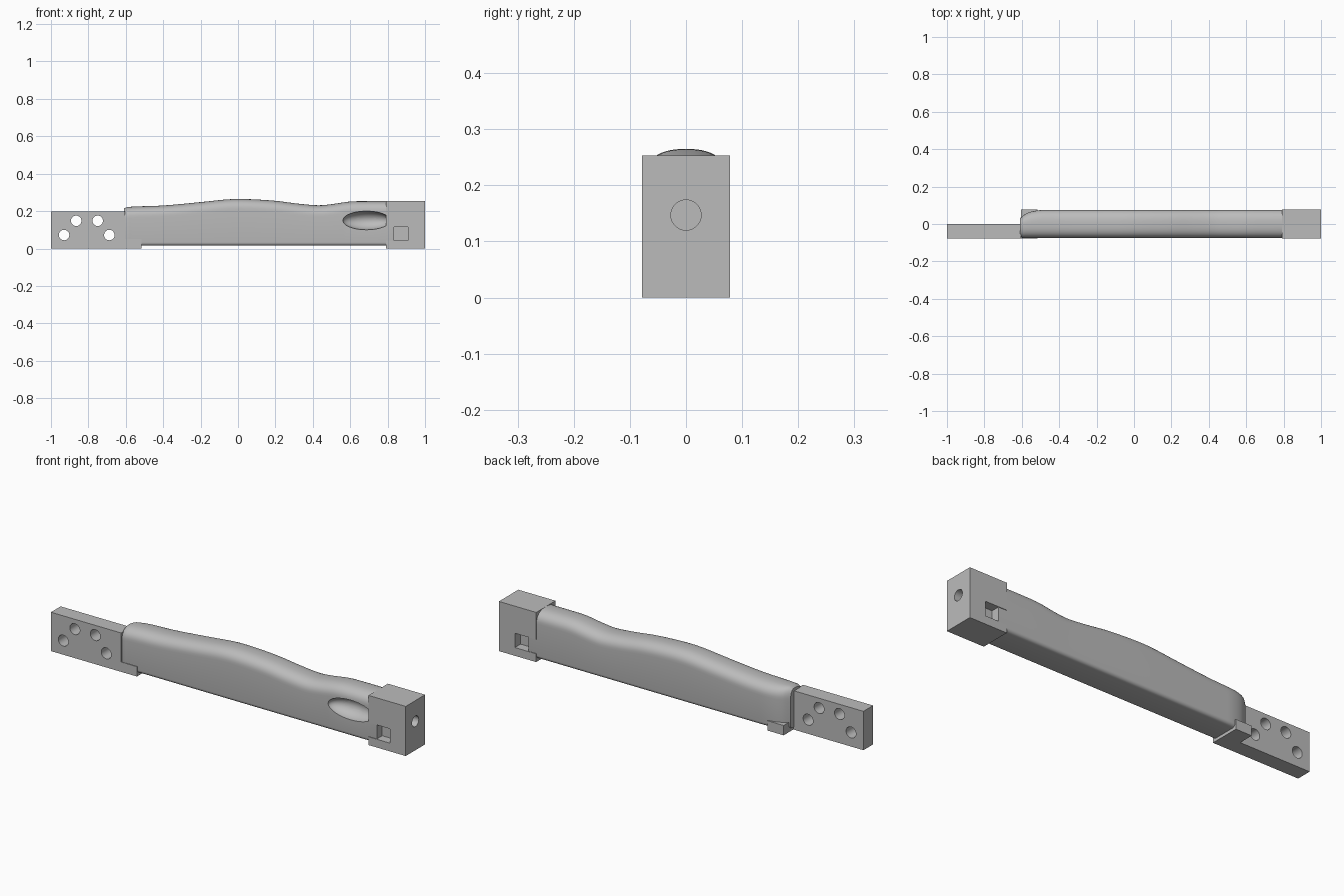
import bpy, bmesh, math
from mathutils import Vector

cube = bpy.data.objects.get("Cube")
if cube:
    bpy.data.objects.remove(cube, do_unlink=True)

grey = bpy.data.materials.new("plain grey")
grey.use_nodes = True
grey.diffuse_color = (0.5, 0.5, 0.5, 1)
bsdf = next(n for n in grey.node_tree.nodes if n.type == 'BSDF_PRINCIPLED')
bsdf.inputs["Base Color"].default_value = grey.diffuse_color


def finish(name, bm):
    bmesh.ops.recalc_face_normals(bm, faces=bm.faces)
    mesh = bpy.data.meshes.new(name)
    bm.to_mesh(mesh)
    bm.free()
    mesh.materials.append(grey)
    obj = bpy.data.objects.new(name, mesh)
    bpy.context.collection.objects.link(obj)
    return obj


def box(name, lo, hi):
    bm = bmesh.new()
    bmesh.ops.create_cube(bm, size=1)
    for v in bm.verts:
        v.co = Vector([(a + b) / 2 + c * (b - a) for a, b, c in zip(lo, hi, v.co)])
    return finish(name, bm)


def rod(name, centre, radius, length, axis):
    bm = bmesh.new()
    bmesh.ops.create_cone(bm, cap_ends=True, segments=40, radius1=radius,
                          radius2=radius, depth=length)
    turn = Vector((0, 0, 1)).rotation_difference(Vector(axis)).to_matrix()
    for v in bm.verts:
        v.co = turn @ v.co + Vector(centre)
    return finish(name, bm)


def activate(obj):
    bpy.ops.object.select_all(action='DESELECT')
    obj.select_set(True)
    bpy.context.view_layer.objects.active = obj


def cut(obj, cutters):
    for c in cutters:
        c.hide_render = True
        mod = obj.modifiers.new("cut", 'BOOLEAN')
        mod.operation, mod.solver, mod.object = 'DIFFERENCE', 'EXACT', c
        activate(obj)
        bpy.ops.object.modifier_apply(modifier=mod.name)
        bpy.data.objects.remove(c, do_unlink=True)


def smooth(obj, angle=35):
    activate(obj)
    bpy.ops.object.shade_smooth_by_angle(angle=math.radians(angle))


def curve(points, x):
    """Smooth interpolation through a few (x, value) points."""
    if x <= points[0][0]:
        return points[0][1]
    if x >= points[-1][0]:
        return points[-1][1]

    def slope(j):
        a, b = points[max(j - 1, 0)], points[min(j + 1, len(points) - 1)]
        return (b[1] - a[1]) / (b[0] - a[0])
    i = next(k for k in range(len(points) - 1) if x <= points[k + 1][0])
    (x0, v0), (x1, v1) = points[i], points[i + 1]
    h = x1 - x0
    t = (x - x0) / h
    return (v0 * (1 + 2 * t) * (1 - t) ** 2 + slope(i) * h * t * (1 - t) ** 2
            + v1 * t * t * (3 - 2 * t) + slope(i + 1) * h * t * t * (t - 1))


# Contoured grip, lofted from rounded sections
TOP = [(-0.61, 0.213), (-0.59, 0.222), (-0.4, 0.23), (-0.2, 0.248), (-0.05, 0.263),
       (0.05, 0.264), (0.2, 0.255), (0.32, 0.24), (0.43, 0.231), (0.5, 0.237),
       (0.6, 0.251), (0.7, 0.253), (0.84, 0.253)]
BACK = [(-0.61, 0.03), (-0.585, 0.051), (-0.55, 0.066), (-0.5, 0.074), (-0.45, 0.075)]
FRONT = [(-0.61, 0.068), (-0.595, 0.075), (-0.58, 0.075)]
BOTTOM, CORNER, SHOULDER, POWER = 0.015, 0.018, 0.06, 2.5


def section(x):
    top, back, front = curve(TOP, x), curve(BACK, x), curve(FRONT, x)
    ring, n = [], 12
    for i in range(2 * n + 1):
        a = math.pi * i / (2 * n)
        c, s = math.cos(a), math.sin(a)
        side = back if c > 0 else front
        y = math.copysign(side * abs(c) ** (2 / POWER), c)
        ring.append((x, y, top - SHOULDER + SHOULDER * max(s, 0) ** (2 / POWER)))
    for side, start in ((-front, 0), (back, 1)):
        inner = side - math.copysign(CORNER, side)
        for i in range(6):
            a = math.pi / 2 * (i / 5 if start == 0 else 1 - i / 5)
            ring.append((x, inner + (side - inner) * math.cos(a),
                         BOTTOM + CORNER * (1 - math.sin(a))))
    return ring


bm = bmesh.new()
stations = [-0.61, -0.605, -0.6, -0.59, -0.58, -0.565]
stations += [-0.55 + 0.02 * i for i in range(69)] + [0.835]
rings = [[bm.verts.new(p) for p in section(x)] for x in stations]
count = len(rings[0])
for a, b in zip(rings, rings[1:]):
    for i in range(count):
        j = (i + 1) % count
        bm.faces.new((a[i], a[j], b[j], b[i]))
bm.faces.new(rings[0])
bm.faces.new(rings[-1])
grip = finish("grip", bm)

# Oval scoop in the front of the grip, opening onto the bore
bm = bmesh.new()
bmesh.ops.create_uvsphere(bm, u_segments=48, v_segments=24, radius=1)
for v in bm.verts:
    v.co = Vector((0.687 + 0.127 * v.co.x, -0.078 + 0.062 * v.co.y, 0.15 + 0.05 * v.co.z))
scoop = finish("scoop_cutter", bm)
bore = rod("bore_cutter", (0.74, 0, 0.147), 0.027, 0.3, (1, 0, 0))
cut(grip, [scoop, bore])
smooth(grip)

# End block with side notches and a bore along its length
end_block = box("end_block", (0.79, -0.078, 0), (1, 0.078, 0.253))
cutters = [rod("bore_cutter", (0.9, 0, 0.147), 0.027, 0.4, (1, 0, 0))]
for side in (-1, 1):
    ys = sorted((side * 0.032, side * 0.1))
    cutters.append(box("notch_cutter", (0.75, ys[0], 0.042), (0.91, ys[1], 0.115)))
cut(end_block, cutters)
smooth(end_block)

# Offset mounting plate with four holes
plate = box("mounting_plate", (-1, -0.078, 0), (-0.605, 0, 0.198))
cut(plate, [rod("hole_cutter", (x, -0.04, z), 0.028, 0.2, (0, 1, 0))
            for x, z in ((-0.93, 0.072), (-0.865, 0.148), (-0.75, 0.148), (-0.688, 0.072))])
smooth(plate)

# Lip under the grip
box("lower_lip", (-0.605, -0.078, 0), (-0.515, 0.078, 0.05))
